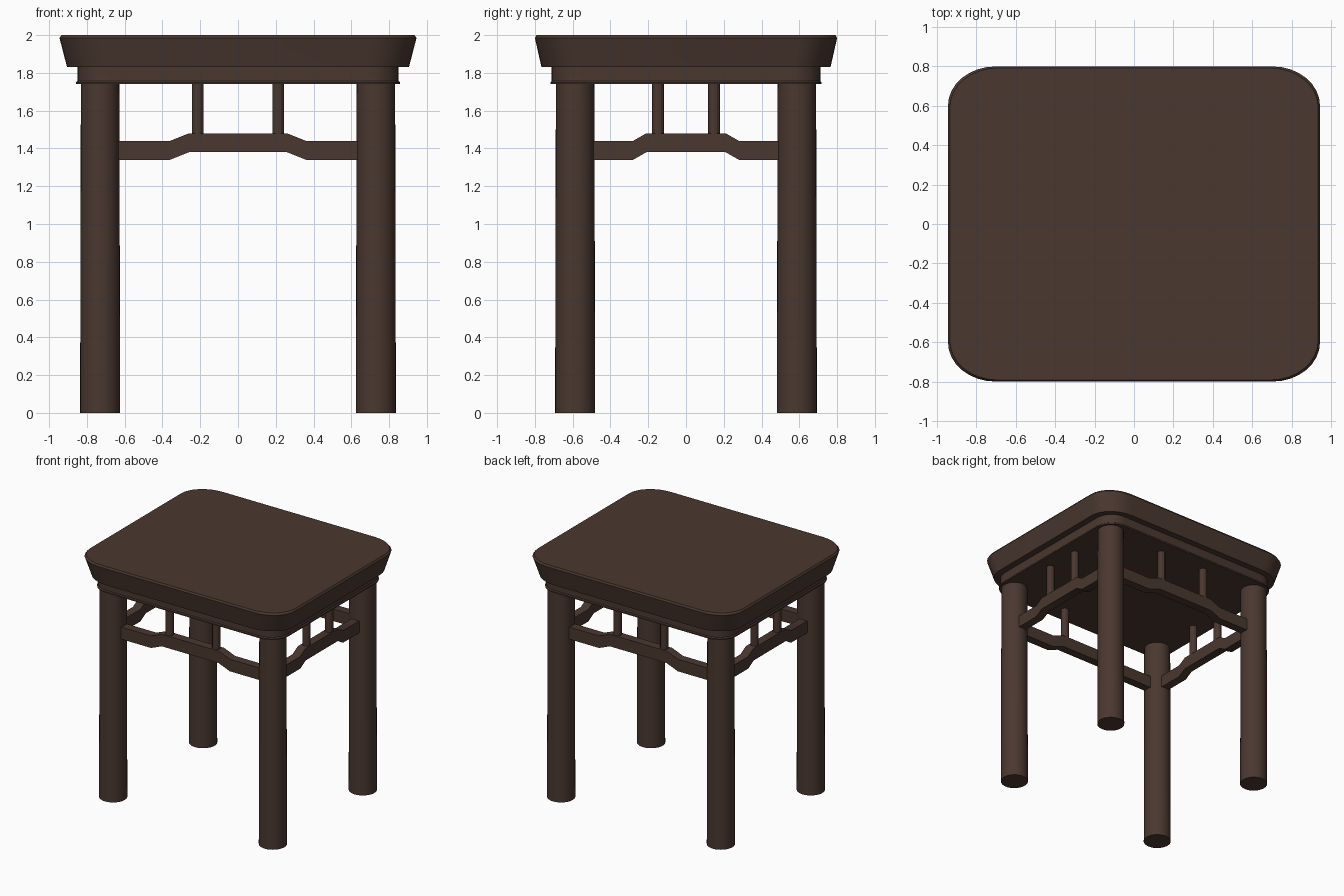
import bpy, bmesh, math

cube = bpy.data.objects.get("Cube")
if cube:
    bpy.data.objects.remove(cube, do_unlink=True)

wood = bpy.data.materials.new("dark_brown_wood")
wood.use_nodes = True
colour = (0.068, 0.039, 0.029, 1)
wood.diffuse_color = colour
bsdf = wood.node_tree.nodes["Principled BSDF"]
bsdf.inputs["Base Color"].default_value = colour
bsdf.inputs["Roughness"].default_value = 0.8


def finish(bm, name):
    """Turn a bmesh into a smooth-shaded wooden object with sharp edges."""
    bmesh.ops.recalc_face_normals(bm, faces=bm.faces)
    mesh = bpy.data.meshes.new(name)
    bm.to_mesh(mesh)
    bm.free()
    mesh.materials.append(wood)
    obj = bpy.data.objects.new(name, mesh)
    bpy.context.collection.objects.link(obj)
    bpy.ops.object.select_all(action='DESELECT')
    obj.select_set(True)
    bpy.context.view_layer.objects.active = obj
    bpy.ops.object.shade_smooth_by_angle(angle=math.radians(30))
    return obj


def rounded_outline(hx, hy, rx, ry, steps=8):
    """Rectangle outline with elliptical corners."""
    points = []
    for quarter, (sx, sy) in enumerate([(1, 1), (-1, 1), (-1, -1), (1, -1)]):
        for i in range(steps + 1):
            a = (quarter + i / steps) * math.pi / 2
            points.append((sx * (hx - rx) + rx * math.cos(a),
                           sy * (hy - ry) + ry * math.sin(a)))
    return points


def slab(name, levels, rx, ry):
    """Stack rounded outlines (half x, half y, z) into a closed solid."""
    bm = bmesh.new()
    rings = [[bm.verts.new((x, y, z)) for x, y in rounded_outline(hx, hy, rx, ry)]
             for hx, hy, z in levels]
    n = len(rings[0])
    for low, high in zip(rings, rings[1:]):
        for i in range(n):
            j = (i + 1) % n
            bm.faces.new((low[i], low[j], high[j], high[i]))
    bm.faces.new(rings[0][::-1])
    bm.faces.new(rings[-1])
    return finish(bm, name)


def column(name, x, y, z0, z1, r0, r1, sides):
    bm = bmesh.new()
    bmesh.ops.create_cone(bm, cap_ends=True, segments=sides,
                          radius1=r0, radius2=r1, depth=z1 - z0)
    obj = finish(bm, name)
    obj.location = (x, y, (z0 + z1) / 2)
    return obj


def stretcher(name, half, bend_out, bend_in, side, along_x):
    """Rail with a raised middle, extruded across its thickness."""
    low, high, thick, half_width = 1.34, 1.38, 0.10, 0.035
    path = [(-half, low), (-bend_out, low), (-bend_in, high),
            (bend_in, high), (bend_out, low), (half, low)]
    outline = path + [(u, z + thick) for u, z in reversed(path)]
    bm = bmesh.new()

    def place(u, v, z):
        return (u, v, z) if along_x else (v, u, z)

    near = [bm.verts.new(place(u, side - half_width, z)) for u, z in outline]
    far = [bm.verts.new(place(u, side + half_width, z)) for u, z in outline]
    n, m = len(outline), len(path)
    for i in range(n):
        j = (i + 1) % n
        bm.faces.new((near[i], near[j], far[j], far[i]))
    # Caps are split into convex quads along the rail
    for ring in (near, far):
        for i in range(m - 1):
            bm.faces.new((ring[i], ring[i + 1], ring[n - 2 - i], ring[n - 1 - i]))
    return finish(bm, name)


# Seat with flared sides and a small edge bevel
slab("seat", [(0.905, 0.765, 1.83), (0.945, 0.80, 1.985), (0.935, 0.792, 2.0)],
     0.24, 0.20)

# Waist below the seat with a slight bottom lip
slab("waist", [(0.857, 0.718, 1.74), (0.857, 0.718, 1.75),
               (0.85, 0.712, 1.757), (0.85, 0.712, 1.835)], 0.15, 0.15)

# Round legs
leg_x, leg_y = 0.73, 0.587
for sx, side_name in ((1, "left"), (-1, "right")):
    for sy, end_name in ((-1, "front"), (1, "back")):
        column(f"{end_name}_{side_name}_leg", sx * leg_x, sy * leg_y,
               0, 1.745, 0.106, 0.102, 32)

# Humped rails, each with two small struts up to the waist
for s, name in ((-1, "front"), (1, "back")):
    stretcher(f"{name}_stretcher", 0.66, 0.36, 0.26, s * leg_y, True)
    for t in (-1, 1):
        column(f"{name}_strut", t * 0.213, s * leg_y, 1.46, 1.745, 0.031, 0.031, 12)
for s, name in ((-1, "right"), (1, "left")):
    stretcher(f"{name}_stretcher", 0.52, 0.28, 0.21, s * leg_x, False)
    for t in (-1, 1):
        column(f"{name}_strut", s * leg_x, t * 0.148, 1.46, 1.745, 0.031, 0.031, 12)
